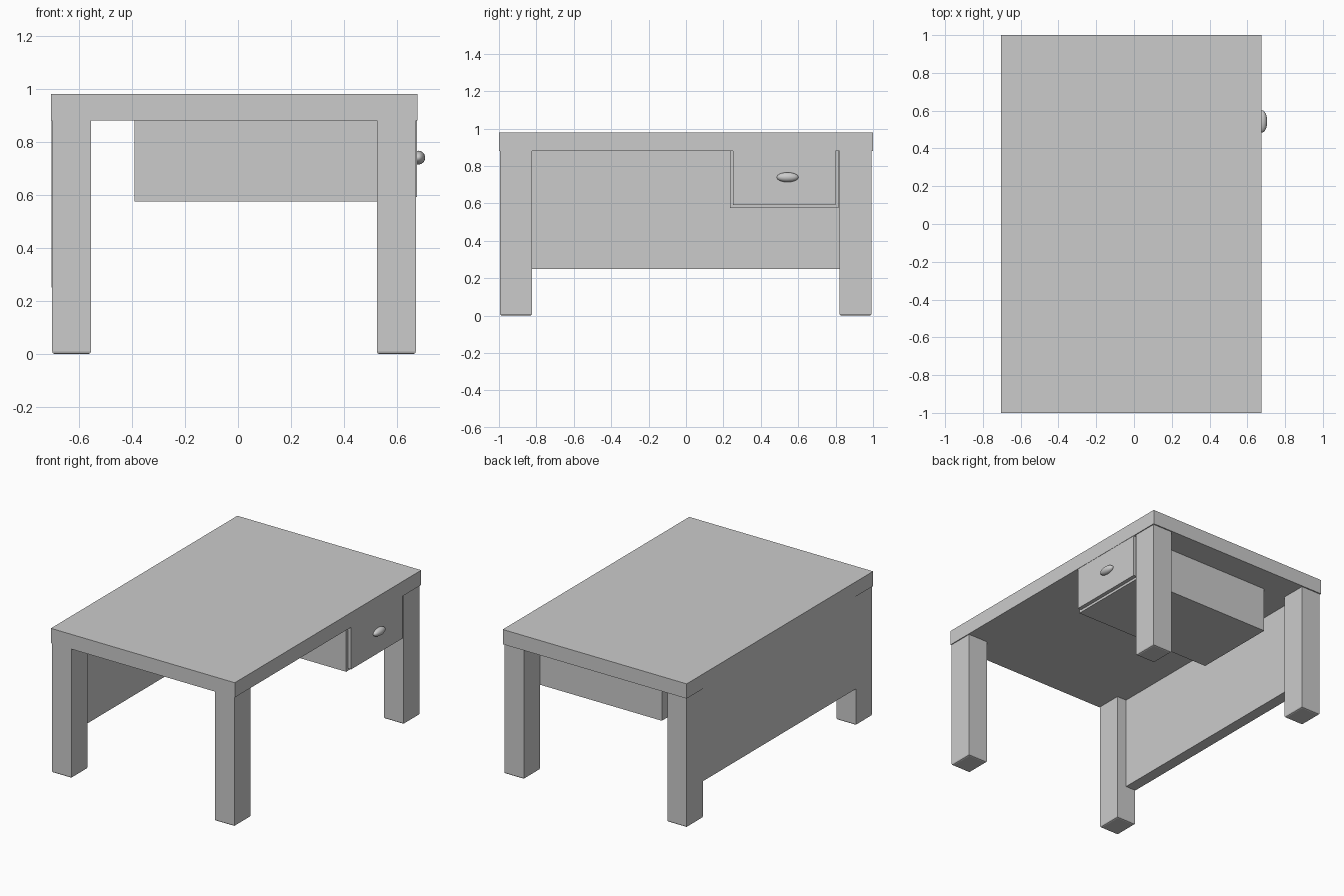
import bpy, bmesh

if "Cube" in bpy.data.objects:
    bpy.data.objects.remove(bpy.data.objects["Cube"])

def box(name, x, y, z, bevel_bottom=0.0):
    """Axis-aligned block from (min, max) ranges, optionally with an eased foot."""
    bm = bmesh.new()
    bmesh.ops.create_cube(bm, size=1)
    for v in bm.verts:
        v.co = [r[0] + (c + 0.5) * (r[1] - r[0]) for c, r in zip(v.co, (x, y, z))]
    if bevel_bottom:
        low = [e for e in bm.edges if all(v.co.z < z[0] + 1e-4 for v in e.verts)]
        bmesh.ops.bevel(bm, geom=low, offset=bevel_bottom, segments=2,
                        profile=0.5, affect='EDGES')
    mesh = bpy.data.meshes.new(name)
    bm.to_mesh(mesh)
    bm.free()
    ob = bpy.data.objects.new(name, mesh)
    bpy.context.collection.objects.link(ob)
    return ob

# Table top
TOP_Z = 0.88
box("table_top", (-0.705, 0.676), (-1.0, 1.0), (TOP_Z, 0.98))

# Four legs
for x_name, x in (("left", (-0.70, -0.554)), ("right", (0.523, 0.67))):
    for y_name, y in (("front", (-0.995, -0.823)), ("back", (0.82, 0.992))):
        box(f"{y_name}_{x_name}_leg", x, y, (0.0, TOP_Z), 0.01)

# Modesty panel between the left legs
box("modesty_panel", (-0.702, -0.625), (-0.823, 0.82), (0.25, TOP_Z))

# Drawer case and its slightly smaller, protruding front
box("drawer_case", (-0.39, 0.648), (0.235, 0.816), (0.575, TOP_Z))
box("drawer_front", (0.648, 0.674), (0.252, 0.80), (0.592, TOP_Z))

# Oval drawer knob
bpy.ops.mesh.primitive_uv_sphere_add(segments=32, ring_count=16, radius=1,
                                     location=(0.679, 0.543, 0.74))
knob = bpy.context.object
knob.name = "drawer_knob"
knob.scale = (0.026, 0.058, 0.026)
bpy.ops.object.transform_apply(location=False, rotation=False, scale=True)
bpy.ops.object.shade_smooth()
